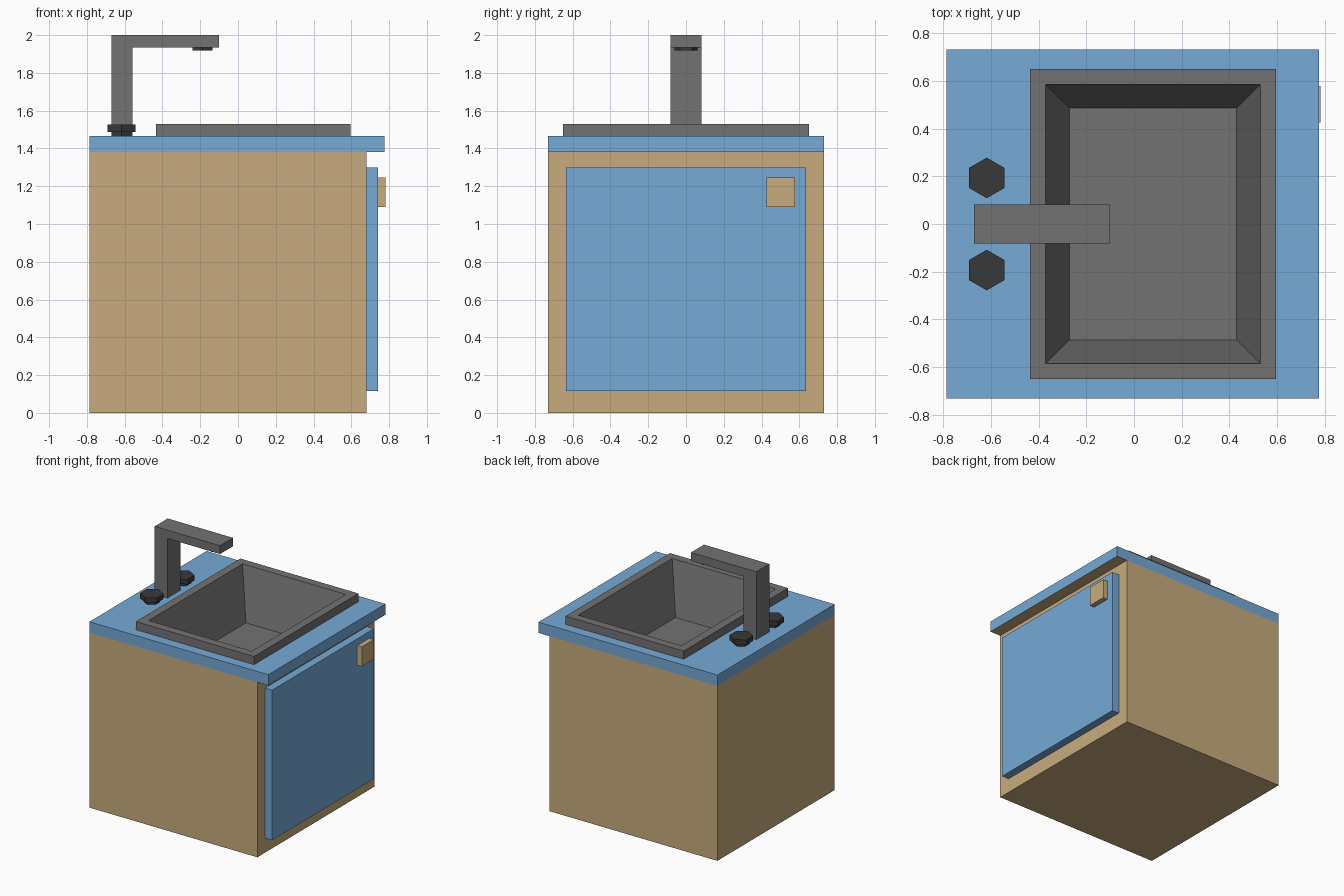
import bpy, bmesh
from math import cos, sin, pi

if "Cube" in bpy.data.objects:
    bpy.data.objects.remove(bpy.data.objects["Cube"])


def material(name, rgb):
    m = bpy.data.materials.new(name)
    m.diffuse_color = (*rgb, 1)
    m.use_nodes = True
    m.node_tree.nodes["Principled BSDF"].inputs["Base Color"].default_value = m.diffuse_color
    return m


wood = material("wood", (0.58, 0.41, 0.21))
blue = material("blue_paint", (0.18, 0.40, 0.67))
metal = material("metal", (0.17, 0.17, 0.17))
dark = material("dark_metal", (0.04, 0.04, 0.04))


def loft(name, loops, mats, cap_start=False, cap_end=False, closed=False):
    """Skin a series of equal-length point loops; closed joins last to first."""
    bm = bmesh.new()
    rings = [[bm.verts.new(p) for p in loop] for loop in loops]
    pairs = list(zip(rings, rings[1:])) + ([(rings[-1], rings[0])] if closed else [])
    n = len(rings[0])
    for k, (a, b) in enumerate(pairs):
        for i in range(n):
            j = (i + 1) % n
            f = bm.faces.new((a[i], a[j], b[j], b[i]))
            f.material_index = min(k, 3) // 3 if closed else 0
    if cap_start:
        bm.faces.new(rings[0][::-1])
    if cap_end:
        bm.faces.new(rings[-1])
    me = bpy.data.meshes.new(name)
    bm.to_mesh(me)
    bm.free()
    for m in mats:
        me.materials.append(m)
    ob = bpy.data.objects.new(name, me)
    bpy.context.collection.objects.link(ob)
    return ob


def rect(x0, x1, y, z):
    return [(x0, -y, z), (x1, -y, z), (x1, y, z), (x0, y, z)]


def hexagon(x, y, z, r):
    return [(x + r * cos(pi / 6 + i * pi / 3), y + r * sin(pi / 6 + i * pi / 3), z)
            for i in range(6)]


def box(name, x0, x1, y0, y1, z0, z1, mat):
    loops = [[(x0, y0, z), (x1, y0, z), (x1, y1, z), (x0, y1, z)] for z in (z0, z1)]
    return loft(name, loops, [mat], True, True)


# Cabinet, open at the top where the basin drops in
loft("cabinet", [rect(-0.785, 0.68, 0.73, 0), rect(-0.785, 0.68, 0.73, 1.38)],
     [wood], cap_start=True)

# Countertop with a basin cut-out; its underside is wood
loft("countertop", [rect(-0.785, 0.775, 0.73, 1.38), rect(-0.785, 0.775, 0.73, 1.465),
                    rect(-0.40, 0.56, 0.615, 1.465), rect(-0.40, 0.56, 0.615, 1.38)],
     [blue, wood], closed=True)

# Basin: raised rim, then sloping walls down to a flat floor
loft("basin", [rect(-0.435, 0.595, 0.65, 1.465), rect(-0.435, 0.595, 0.65, 1.53),
               rect(-0.37, 0.53, 0.585, 1.53), rect(-0.27, 0.43, 0.485, 1.13)],
     [metal], cap_end=True)

# Door and handle
box("door", 0.68, 0.742, -0.635, 0.635, 0.115, 1.298, blue)
box("door_handle", 0.742, 0.782, 0.425, 0.578, 1.09, 1.245, wood)

# Faucet: L-shaped profile extruded across y
profile = [(-0.67, 1.465), (-0.558, 1.465), (-0.558, 1.934),
           (-0.10, 1.934), (-0.10, 2.0), (-0.67, 2.0)]
loft("faucet", [[(x, y, z) for x, z in profile] for y in (0.081, -0.081)],
     [metal], True, True)
loft("faucet_nozzle", [hexagon(-0.187, 0, z, 0.061) for z in (1.918, 1.934)],
     [dark], True, True)

# Hexagonal taps on narrower stems
for side, y in (("front", -0.193), ("back", 0.193)):
    loft(side + "_tap", [hexagon(-0.617, y, z, r) for z, r in
                         ((1.465, 0.06), (1.488, 0.06), (1.488, 0.085), (1.527, 0.085))],
         [dark], True, True)
